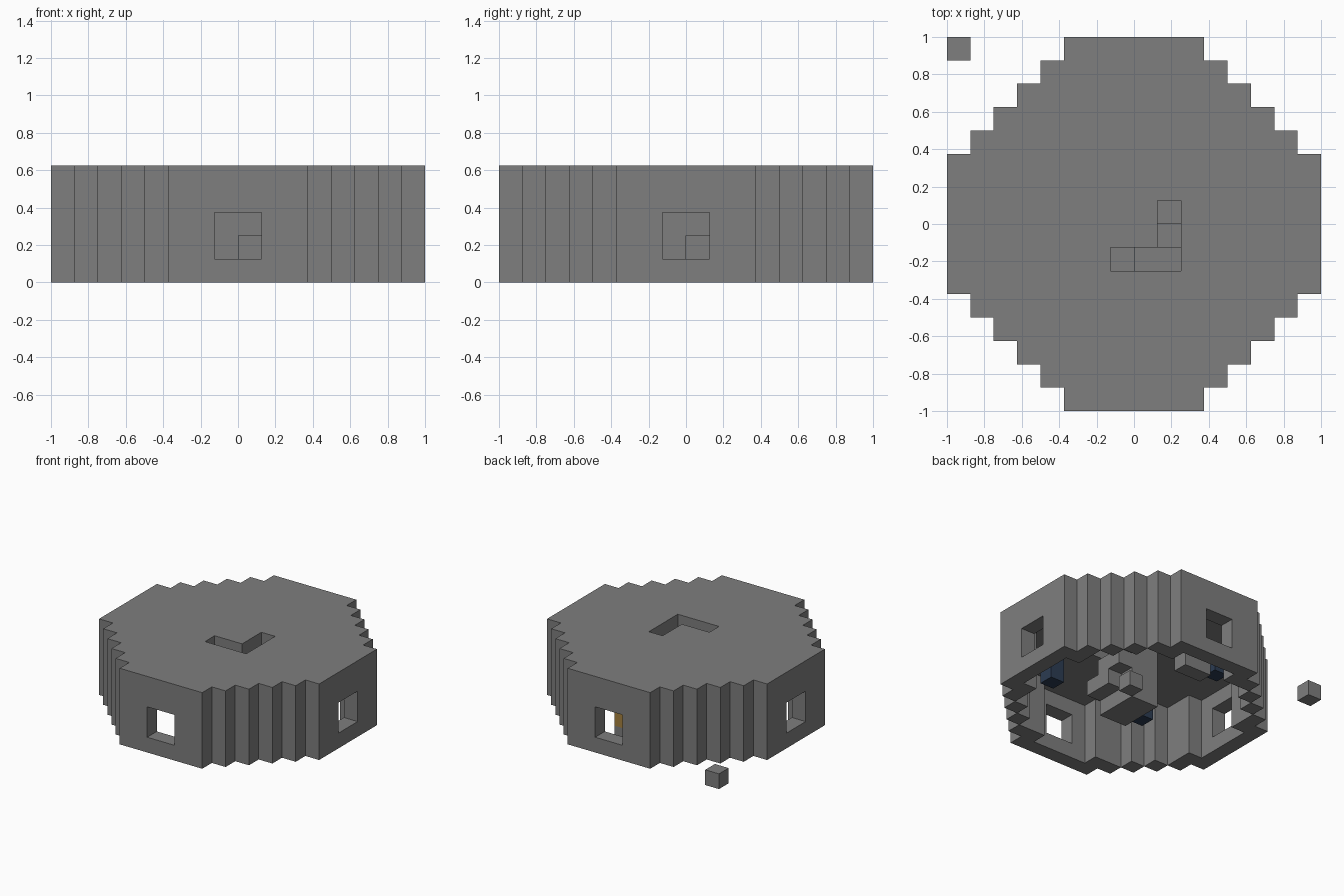
import bpy
import bmesh
from mathutils import Vector

default = bpy.data.objects.get("Cube")
if default:
    bpy.data.objects.remove(default, do_unlink=True)

CELL = 0.125
LEVELS = 5


def make_material(name, color):
    mat = bpy.data.materials.new(name)
    mat.use_nodes = True
    mat.diffuse_color = (*color, 1)
    mat.node_tree.nodes["Principled BSDF"].inputs["Base Color"].default_value = (*color, 1)
    return mat


stone = make_material("grey stone", (0.21, 0.21, 0.21))
navy = make_material("dark navy", (0.025, 0.045, 0.085))
tan = make_material("tan wood", (0.38, 0.22, 0.05))


def block(x, y, z):
    """Cells of a box given by three (start, stop) ranges."""
    return {(i, j, k) for i in range(*x) for j in range(*y) for k in range(*z)}


def disc(half_widths):
    """Plan cells of a stepped disc, from half widths listed edge to middle."""
    plan = set()
    for row, half in enumerate(half_widths):
        for j in (row - 8, 7 - row):
            plan |= {(i, j) for i in range(-half, half)}
    return plan


def build(name, cells, mat, neighbours):
    """Skin a set of cells, leaving out faces that touch a neighbour."""
    bm = bmesh.new()
    verts = {}

    def vert(p):
        key = tuple(p)
        if key not in verts:
            verts[key] = bm.verts.new(Vector(key) * CELL)
        return verts[key]

    for cell in sorted(cells):
        for axis in range(3):
            for side in (0, 1):
                near = list(cell)
                near[axis] += 2 * side - 1
                if tuple(near) in neighbours:
                    continue
                corners = []
                for du, dv in ((0, 0), (1, 0), (1, 1), (0, 1)):
                    p = list(cell)
                    p[axis] += side
                    p[(axis + 1) % 3] += du
                    p[(axis + 2) % 3] += dv
                    corners.append(vert(p))
                bm.faces.new(corners if side else corners[::-1])
    mesh = bpy.data.meshes.new(name)
    bm.to_mesh(mesh)
    bm.free()
    mesh.materials.append(mat)
    obj = bpy.data.objects.new(name, mesh)
    bpy.context.scene.collection.objects.link(obj)


# Round wall: stepped disc minus its hollow and the four windows
outer = disc((3, 4, 5, 6, 7, 8, 8, 8))
hollow = disc((0, 2, 4, 5, 6, 6, 7, 7))
wall = {(i, j, k) for i, j in outer - hollow for k in range(LEVELS - 1)}
wall -= block((-1, 1), (-8, 8), (1, 3)) | block((-8, 8), (-1, 1), (1, 3))

# Flat roof with an L-shaped stairwell
roof = {(i, j, LEVELS - 1) for i, j in outer}
roof -= block((-1, 2), (-2, -1), (4, 5)) | block((1, 2), (-2, 1), (4, 5))

# Central pillar and the steps that wind up around it
pillar = block((-1, 1), (-1, 1), (0, 4))
steps = set()
for i, j, low, high in ((-1, -2, 0, 1), (0, -2, 0, 2), (1, -2, 1, 2),
                        (1, -1, 1, 3), (1, 0, 2, 4), (1, 1, 3, 4)):
    steps |= block((i, i + 1), (j, j + 1), (low, high))

# Small stone pieces
stool = block((1, 2), (1, 2), (0, 1))
bench = block((-1, 1), (5, 6), (0, 1))
loose_stone = block((-8, -7), (7, 8), (0, 1))

masonry = wall | roof | pillar | steps | stool | bench | loose_stone
for name, cells in (("round_wall", wall), ("roof", roof), ("central_pillar", pillar),
                    ("spiral_steps", steps), ("stool", stool), ("bench", bench),
                    ("loose_stone", loose_stone)):
    build(name, cells, stone, masonry)

# Wooden chest on the bench
chest = block((-1, 1), (5, 6), (1, 2))
build("chest", chest, tan, chest | masonry)

# Four hanging lamps under the roof
for sx, i in (("right", -4), ("left", 3)):
    for sy, j in (("front", -4), ("back", 3)):
        lamp = block((i, i + 1), (j, j + 1), (2, 4))
        build(f"hanging_lamp_{sy}_{sx}", lamp, navy, lamp | masonry)
